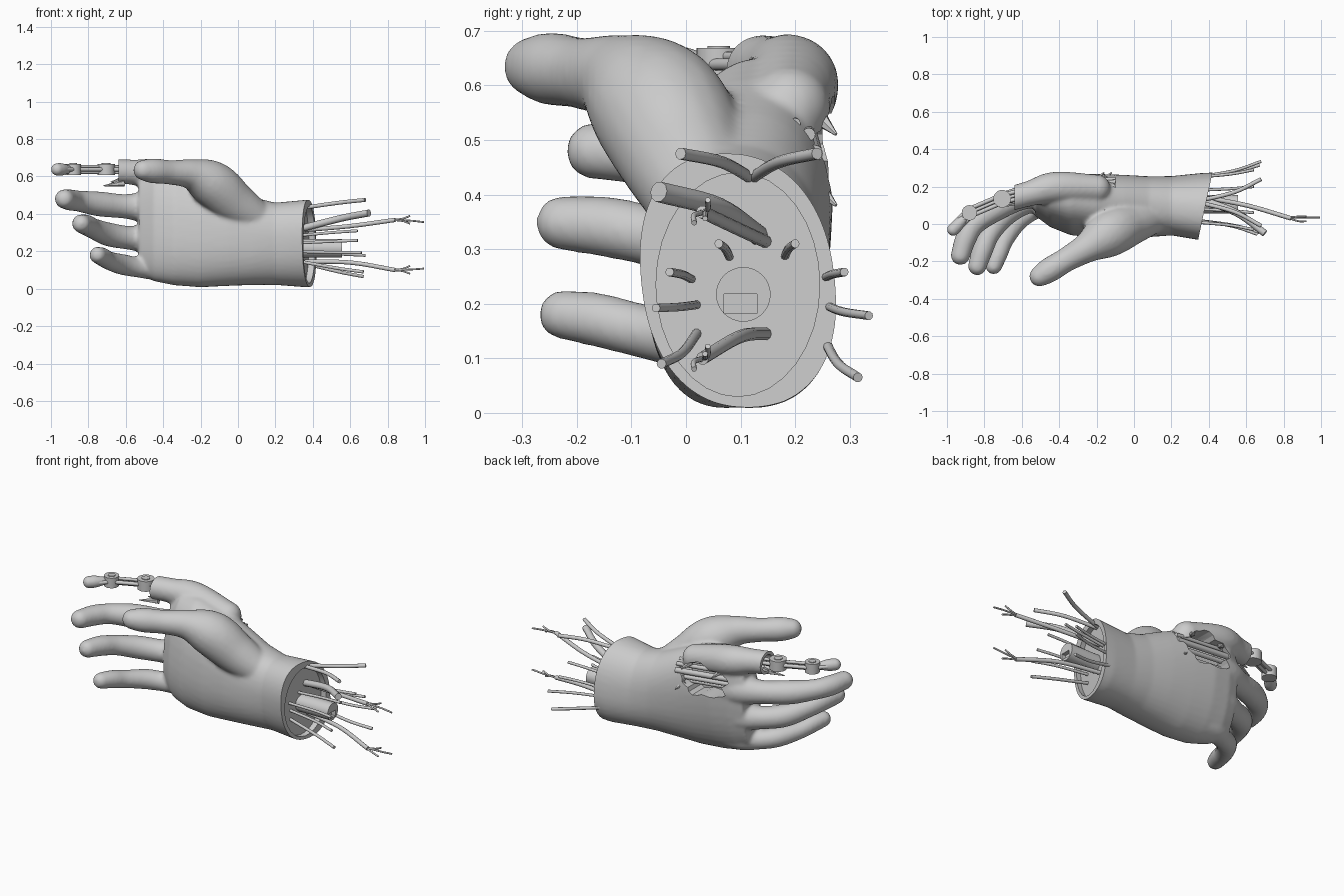
import bpy, bmesh, math, random
from mathutils import Vector, Matrix

if "Cube" in bpy.data.objects:
    bpy.data.objects.remove(bpy.data.objects["Cube"])

random.seed(4)
V = Vector


def finish(bm, name):
    bmesh.ops.recalc_face_normals(bm, faces=bm.faces[:])
    me = bpy.data.meshes.new(name)
    bm.to_mesh(me)
    bm.free()
    ob = bpy.data.objects.new(name, me)
    bpy.context.collection.objects.link(ob)
    return ob


def activate(ob):
    bpy.ops.object.select_all(action='DESELECT')
    bpy.context.view_layer.objects.active = ob
    ob.select_set(True)


def smooth(ob, angle=35):
    activate(ob)
    bpy.ops.object.shade_smooth_by_angle(angle=math.radians(angle))


def apply(ob, kind, **props):
    m = ob.modifiers.new(kind.title(), kind)
    for k, v in props.items():
        setattr(m, k, v)
    activate(ob)
    bpy.ops.object.modifier_apply(modifier=m.name)


def cut(ob, cutter):
    apply(ob, 'BOOLEAN', object=cutter, operation='DIFFERENCE', solver='EXACT')
    bpy.data.objects.remove(cutter)


def spline(pts, steps=10):
    p = [V(q) for q in pts]
    p = [2 * p[0] - p[1]] + p + [2 * p[-1] - p[-2]]
    for i in range(1, len(p) - 2):
        for s in range(steps):
            t = s / steps
            a, b, c, d = p[i - 1:i + 3]
            yield 0.5 * (2 * b + (c - a) * t + (2 * a - 5 * b + 4 * c - d) * t * t
                         + (3 * b - a - 3 * c + d) * t ** 3)
    yield p[-2]


def digit(bm, pts):
    for q in spline(pts):
        bmesh.ops.create_icosphere(bm, subdivisions=3, radius=q[3],
                                   matrix=Matrix.Translation(q.to_3d()))


def loft(bm, rings):
    rv = [[bm.verts.new(c) for c in r] for r in rings]
    n = len(rv[0])
    for a, b in zip(rv, rv[1:]):
        for i in range(n):
            bm.faces.new((a[i], a[(i + 1) % n], b[(i + 1) % n], b[i]))
    bm.faces.new(rv[0])
    bm.faces.new(rv[-1][::-1])


def rod(name, a, b, r1, r2=None, seg=24):
    a, b = V(a), V(b)
    bm = bmesh.new()
    m = Matrix.Translation((a + b) / 2) @ (b - a).to_track_quat('Z', 'Y').to_matrix().to_4x4()
    bmesh.ops.create_cone(bm, cap_ends=True, segments=seg, radius1=r1,
                          radius2=r1 if r2 is None else r2, depth=(b - a).length, matrix=m)
    ob = finish(bm, name)
    smooth(ob)
    return ob


def box(name, center, size, rot=None):
    bm = bmesh.new()
    m = Matrix.Translation(center) @ (rot or Matrix()) @ Matrix.Diagonal((*size, 1))
    bmesh.ops.create_cube(bm, size=1, matrix=m)
    return finish(bm, name)


def wire(name, pts, r):
    cu = bpy.data.curves.new(name, 'CURVE')
    cu.dimensions = '3D'
    cu.bevel_depth, cu.bevel_resolution, cu.use_fill_caps = r, 3, True
    path = list(spline(pts, 6))
    sp = cu.splines.new('POLY')
    sp.points.add(len(path) - 1)
    for p, q in zip(sp.points, path):
        p.co = (*q, 1)
    sp.use_smooth = True
    ob = bpy.data.objects.new(name, cu)
    bpy.context.collection.objects.link(ob)


# Palm and wrist: x, z low, z high, y low, y high, skew
sections = [(0.47, .015, .48, -.09, .275, -.1), (0.36, .008, .475, -.085, .27, -.1),
            (0.2, .02, .46, -.06, .255, -.06), (0.08, .02, .49, -.07, .255, 0),
            (-.05, .015, .55, -.075, .262, .04), (-.2, .008, .61, -.07, .265, .08),
            (-.34, .018, .65, -.055, .265, .1), (-.45, .04, .65, -.01, .25, .1),
            (-.53, .09, .58, .05, .22, .1)]
rings = []
for x, z0, z1, y0, y1, k in sections:
    ring = []
    for i in range(40):
        t = math.tau * i / 40
        c, s = math.cos(t), math.sin(t)
        dz = math.copysign(abs(s) ** .88, s) * (z1 - z0) / 2
        y = (y0 + y1) / 2 + math.copysign(abs(c) ** .88, c) * (y1 - y0) / 2 + k * dz
        ring.append((x, y, (z0 + z1) / 2 + dz))
    rings.append(ring)
bm = bmesh.new()
loft(bm, rings)

# Thumb with its fleshy base, then index stump, middle, ring and little finger
digit(bm, [(.12, .05, .36, .09), (-.02, -.0, .46, .115), (-.13, -.05, .555, .125),
           (-.24, -.12, .61, .083), (-.36, -.19, .622, .066), (-.45, -.245, .63, .067),
           (-.505, -.28, .634, .055)])
digit(bm, [(-.2, .19, .56, .075), (-.42, .195, .605, .085), (-.55, .165, .622, .069),
           (-.68, .13, .628, .066)])
digit(bm, [(-.2, .19, .42, .075), (-.45, .175, .435, .086), (-.6, .14, .44, .066),
           (-.74, .08, .453, .067), (-.85, -.0, .468, .057), (-.9, -.08, .475, .057),
           (-.928, -.168, .48, .052)])
digit(bm, [(-.2, .18, .28, .07), (-.45, .155, .27, .08), (-.58, .115, .272, .064),
           (-.69, .05, .29, .064), (-.77, -.05, .32, .056), (-.81, -.14, .34, .056),
           (-.838, -.225, .348, .05)])
digit(bm, [(-.2, .12, .13, .08), (-.43, .115, .12, .073), (-.53, .08, .115, .056),
           (-.62, .02, .13, .056), (-.69, -.08, .15, .05), (-.725, -.16, .17, .05),
           (-.75, -.225, .18, .045)])
hand = finish(bm, "hand")
apply(hand, 'REMESH', mode='VOXEL', voxel_size=.0105)
apply(hand, 'SMOOTH', factor=.5, iterations=7)

# Severed wrist, slanted and slightly recessed
cut(hand, box("wrist_cutter", (.675, .035, .2), (.6, 1.2, 1.2),
              Matrix.Rotation(math.radians(-12), 4, 'Z')))
bm = bmesh.new()
loft(bm, [[(x + .2 * .145 * math.cos(a), .095 + .15 * math.cos(a), .235 + .205 * math.sin(a))
           for a in (math.tau * i / 32 for i in range(32))] for x in (.35, .6)])
cut(hand, finish(bm, "recess_cutter"))

# Torn index stump, hollowed
cut(hand, box("stump_cutter", (-.738, .1, .665), (.2, .4, .23)))
cut(hand, rod("stump_bore", (-.56, .162, .622), (-.72, .12, .63), .047))

# Ragged opening in the back of the hand
bm = bmesh.new()
loop = []
for i in range(36):
    a = math.tau * i / 36
    w = 1 + .1 * math.sin(5 * a + 1) + .07 * math.sin(9 * a) + random.uniform(-.03, .03)
    loop.append((-.29 + .155 * w * math.cos(a), .475 + .095 * w * math.sin(a)))
loft(bm, [[(x, y, z) for x, z in loop] for y in (.15, .45)])
cut(hand, finish(bm, "opening_cutter"))
smooth(hand, 40)

# Rods and tendons inside the opening
for i, (z, y, r) in enumerate([(.425, .2, .012), (.455, .225, .013), (.49, .235, .016),
                               (.525, .225, .012), (.545, .2, .01)]):
    rod(f"hand_tendon_{i}", (-.47, y - .01, z + .02), (-.1, y, z - .015), r, seg=12)
for i, (x, z) in enumerate([(-.4, .55), (-.2, .55), (-.16, .42)]):
    rod(f"hand_skin_shred_{i}", (x, .235, z), (x + .04, .275, z - .04), .02, .003, 6)
for i, z in enumerate((.565, .585)):
    rod(f"stump_shred_{i}", (-.61, .12, z), (-.72 + .04 * i, .09 + .03 * i, z - .015), .02, .002, 6)

# Mechanical index finger: stacked joint drums, twin links, tip
j0, j1, j2, tip = V((-.58, .165, .635)), V((-.705, .135, .638)), V((-.88, .06, .638)), V((-.965, -.028, .638))
for n, j, r in (("knuckle", j1, .047), ("end", j2, .041)):
    for s, h, rr in (("drum", .03, r), ("core", .024, r * .5)):
        rod(f"{n}_joint_{s}", j - V((0, 0, h)), j + V((0, 0, h + (.01 if s == "core" else 0))), rr)
for i, (a, b) in enumerate(((j0, j1), (j1, j2), (j2, tip))):
    side = V((0, 0, 1)).cross((b - a).normalized()) * .02
    for k in (-1, 1):
        rod(f"finger_link_{i}_{k}", a + side * k, b + side * k, .011, seg=12)
        rod(f"finger_link_low_{i}_{k}", a + V((0, 0, .015 * k)), b + V((0, 0, .015 * k)), .009, seg=12)
bm = bmesh.new()
digit(bm, [(-.915, .022, .638, .024), (-.945, -.008, .638, .033), (-.966, -.03, .638, .033)])
pad = finish(bm, "finger_tip")
apply(pad, 'REMESH', mode='VOXEL', voxel_size=.006)
smooth(pad)

# Forearm bone core
core = rod("wrist_core", (.33, .105, .217), (.555, .105, .217), .05, seg=32)
cut(core, box("core_notch", (.56, .1, .2), (.06, .06, .035)))
smooth(core)

# Loose wires: start y, z, end x, y, z, radius
wires = [(.12, .43, .68, -.01, .475, .011), (.12, .43, .68, .24, .475, .011),
         (.14, .32, .7, -.05, .405, .019), (.08, .285, .64, .06, .31, .008),
         (.18, .285, .64, .2, .31, .008), (.01, .245, .64, -.03, .258, .008),
         (.25, .245, .64, .29, .258, .008), (.02, .198, .66, -.055, .192, .008),
         (.25, .2, .68, .335, .178, .008), (.02, .146, .67, -.045, .09, .009),
         (.25, .142, .67, .315, .065, .009)]
for i, (y, z, x, ye, ze, r) in enumerate(wires):
    mid = (.36 + .55 * (x - .36), y + (ye - y) * .42, z + (ze - z) * .65)
    wire(f"loose_wire_{i}", [(.33, y, z), mid, (x, ye, ze)], r)

# Two long cables with frayed strands
for i, (z, zm, ze) in enumerate(((.312, .335, .368), (.145, .14, .1))):
    wire(f"long_cable_{i}", [(.33, .15, z), (.6, .1, zm), (.84, .03, ze)], .012)
    for k, (dx, dy, dz) in enumerate(((.155, .005, -.012 + .02 * i), (.08, .01, .022), (.08, -.015, -.02))):
        wire(f"cable_strand_{i}_{k}", [(.82, .034, ze), (.84 + dx / 2, .03 + dy, ze + dz * .3),
                                       (.84 + dx, .03 + dy, ze + dz)], .005)
